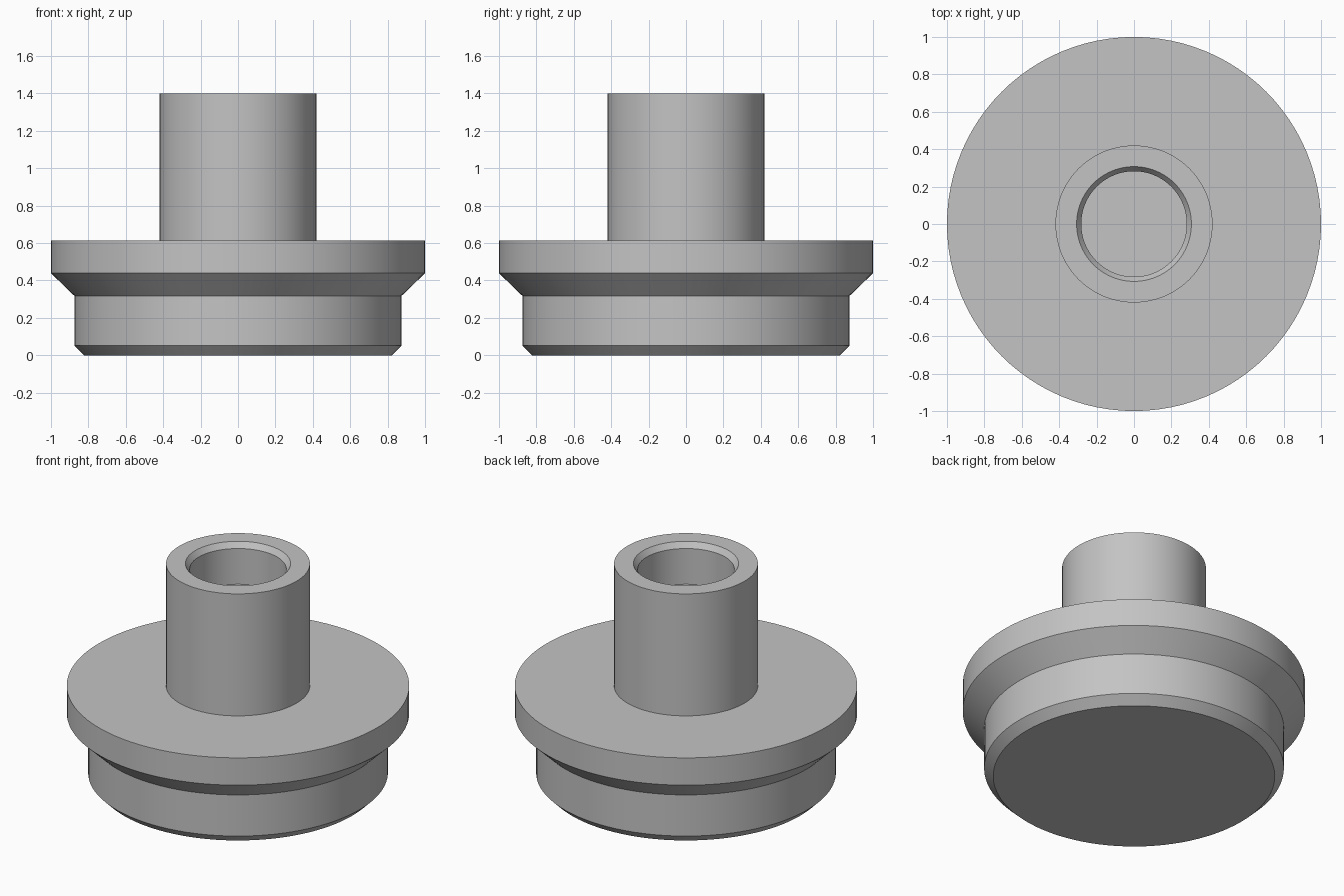
import bpy, bmesh, math

if "Cube" in bpy.data.objects:
    bpy.data.objects.remove(bpy.data.objects["Cube"])

SEGMENTS = 96

grey = bpy.data.materials.new("plain_grey")
grey.diffuse_color = (0.55, 0.55, 0.55, 1)
grey.use_nodes = True
grey.node_tree.nodes["Principled BSDF"].inputs["Base Color"].default_value = grey.diffuse_color


def lathe(name, profile):
    """Spin a (radius, height) profile around z; ends on the axis become closed caps."""
    bm = bmesh.new()
    verts = [bm.verts.new((r, 0, z)) for r, z in profile]
    edges = [bm.edges.new(pair) for pair in zip(verts, verts[1:])]
    bmesh.ops.spin(bm, geom=verts + edges, cent=(0, 0, 0), axis=(0, 0, 1),
                   angle=math.tau, steps=SEGMENTS, use_duplicate=False)
    bmesh.ops.remove_doubles(bm, verts=bm.verts, dist=1e-4)
    bmesh.ops.recalc_face_normals(bm, faces=bm.faces)
    mesh = bpy.data.meshes.new(name)
    bm.to_mesh(mesh)
    bm.free()
    mesh.materials.append(grey)
    obj = bpy.data.objects.new(name, mesh)
    bpy.context.collection.objects.link(obj)
    bpy.ops.object.select_all(action='DESELECT')
    obj.select_set(True)
    bpy.context.view_layer.objects.active = obj
    bpy.ops.object.shade_smooth_by_angle(angle=math.radians(25))
    return obj


# One turned body: chamfered foot, flared flange, hollow stem with a blind bore
lathe("flanged_plug", [
    (0, 0), (0.822, 0), (0.875, 0.053),             # chamfered foot
    (0.875, 0.318), (1.0, 0.439), (1.0, 0.615),     # body and flange
    (0.42, 0.615), (0.42, 1.401),                   # stem
    (0.307, 1.401), (0.282, 1.366),                 # bore chamfer
    (0.282, 1.136), (0, 1.136),                     # bore wall and floor
])
